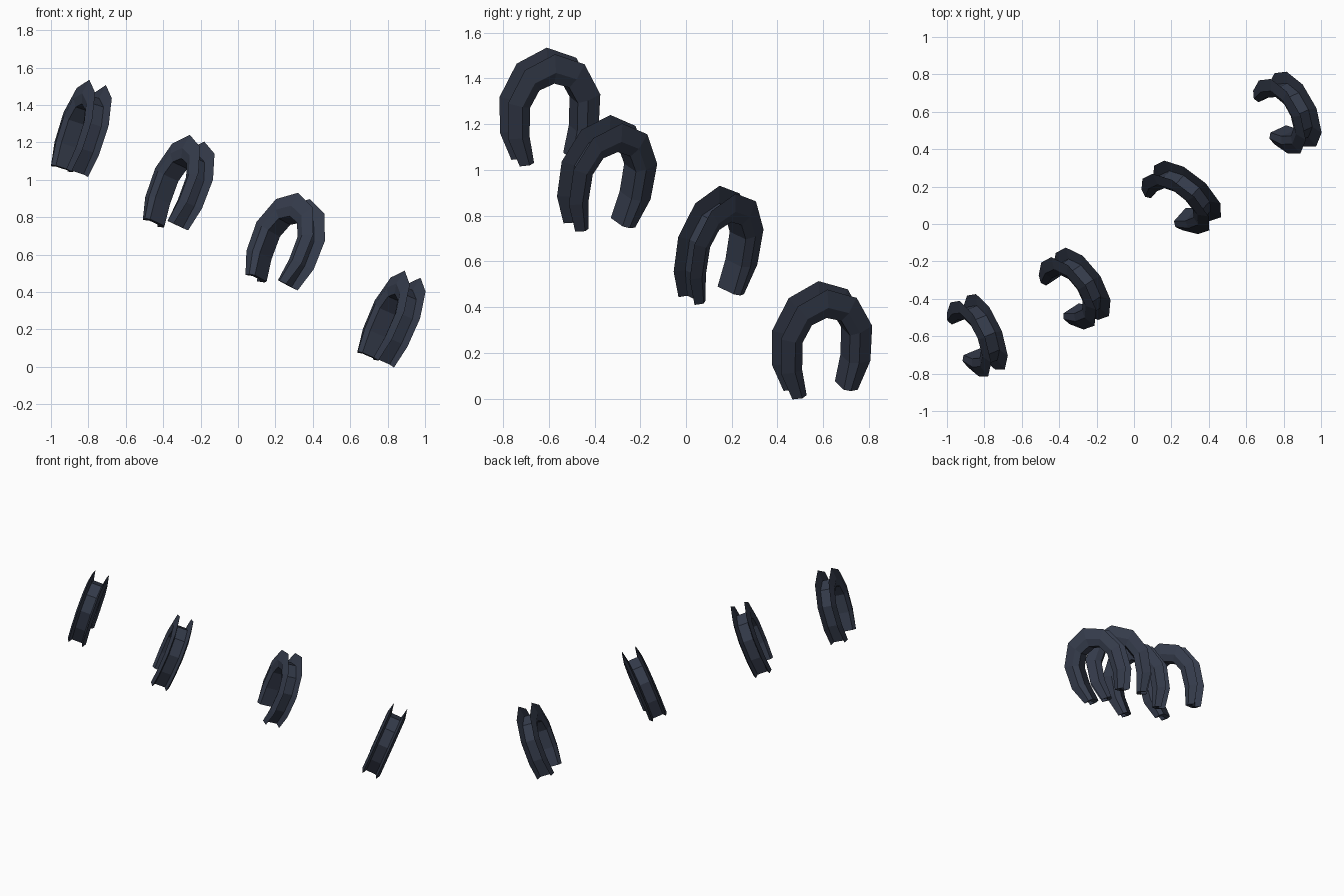
import bpy, bmesh
from mathutils import Vector, Matrix

if "Cube" in bpy.data.objects:
    bpy.data.objects.remove(bpy.data.objects["Cube"])

mat = bpy.data.materials.new("dark_slate")
mat.diffuse_color = (0.035, 0.044, 0.07, 1)
mat.use_nodes = True
mat.node_tree.nodes["Principled BSDF"].inputs["Base Color"].default_value = mat.diffuse_color

# Half of the horseshoe outline: (inner point, outer point), apex to heel
HALF = [((0, .09), (0, .225)),
        ((.07, .065), (.14, .165)),
        ((.112, -.01), (.217, .02)),
        ((.112, -.14), (.212, -.145)),
        ((.088, -.265), (.155, -.275))]
STATIONS = [((-a[0], a[1]), (-b[0], b[1])) for a, b in HALF[:0:-1]] + HALF

# Cross-section: (fraction inner to outer, offset across), two thin rims around a groove
SECTION = [(0, -.05), (.4, -.066), (1, -.05), (.42, -.036),
           (.42, .036), (1, .05), (.4, .066), (0, .05)]


def horseshoe(name, across, up, box):
    """Loft the section along the outline, then orient it and centre it in its box."""
    u = Vector(up).normalized()
    w = Vector(across)
    w = (w - u * w.dot(u)).normalized()
    n = w.cross(u)
    bm = bmesh.new()
    rings = []
    for a, b in STATIONS:
        a, b = Vector(a), Vector(b)
        ring = []
        for s, t in SECTION:
            p = a.lerp(b, s)
            ring.append(bm.verts.new(w * p.x + u * p.y + n * t))
        rings.append(ring)
    k = len(SECTION)
    for r0, r1 in zip(rings, rings[1:]):
        for i in range(k):
            j = (i + 1) % k
            bm.faces.new((r0[i], r0[j], r1[j], r1[i]))
    # heel ends: core plus the two rims
    for r in (rings[0], rings[-1]):
        for ids in ((0, 1, 3, 4, 6, 7), (1, 2, 3), (4, 5, 6)):
            bm.faces.new([r[i] for i in ids])
    bmesh.ops.recalc_face_normals(bm, faces=bm.faces)
    shift = Vector()
    for ax in range(3):
        vals = [v.co[ax] for v in bm.verts]
        shift[ax] = (box[ax][0] + box[ax][1] - min(vals) - max(vals)) / 2
    bmesh.ops.translate(bm, verts=bm.verts, vec=shift)
    me = bpy.data.meshes.new(name)
    bm.to_mesh(me)
    bm.free()
    me.materials.append(mat)
    ob = bpy.data.objects.new(name, me)
    bpy.context.collection.objects.link(ob)


# Four loose horseshoes in a descending diagonal
horseshoe("horseshoe_top", (-.35, .93, .10), (.30, .02, .95),
          ((-1, -.675), (-.82, -.37), (1.02, 1.53)))
horseshoe("horseshoe_upper", (-.17, .27, .02), (.18, .08, .495),
          ((-.515, -.12), (-.57, -.12), (.71, 1.26)))
horseshoe("horseshoe_lower", (-.22, .22, .05), (.17, .07, .455),
          ((.03, .475), (-.06, .345), (.41, .93)))
horseshoe("horseshoe_bottom", (-.37, .92, .12), (.396, .02, .917),
          ((.64, 1.0), (.37, .82), (0, .51)))
